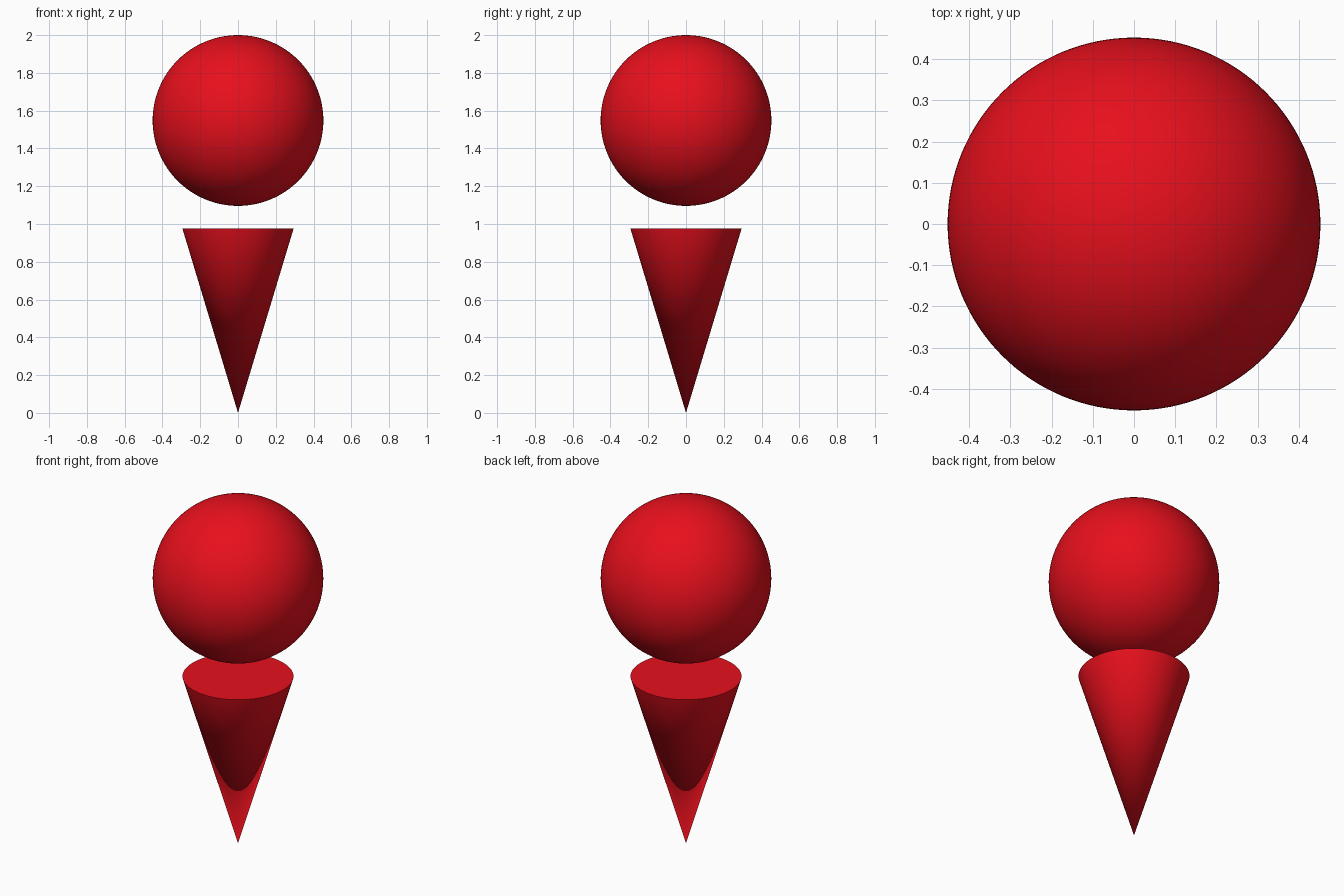
import bpy
import math

if "Cube" in bpy.data.objects:
    bpy.data.objects.remove(bpy.data.objects["Cube"])

BALL_R = 0.452
CONE_R, CONE_H = 0.294, 0.975

red = bpy.data.materials.new("red")
red.diffuse_color = (0.8, 0.005, 0.012, 1)
red.use_nodes = True
red.node_tree.nodes["Principled BSDF"].inputs["Base Color"].default_value = red.diffuse_color


def finish(name):
    """Name, colour and smooth the active object, keeping hard rims."""
    obj = bpy.context.object
    obj.name = name
    obj.data.materials.append(red)
    bpy.ops.object.shade_smooth_by_angle(angle=math.radians(40))


# Round ball hovering on top
bpy.ops.mesh.primitive_uv_sphere_add(segments=128, ring_count=64, radius=BALL_R,
                                     location=(0, 0, 2 - BALL_R))
finish("ball")

# Inverted cone, tip on the ground, with a flat cap
bpy.ops.mesh.primitive_cone_add(vertices=128, radius1=0, radius2=CONE_R,
                                depth=CONE_H, location=(0, 0, CONE_H / 2))
finish("cone")
